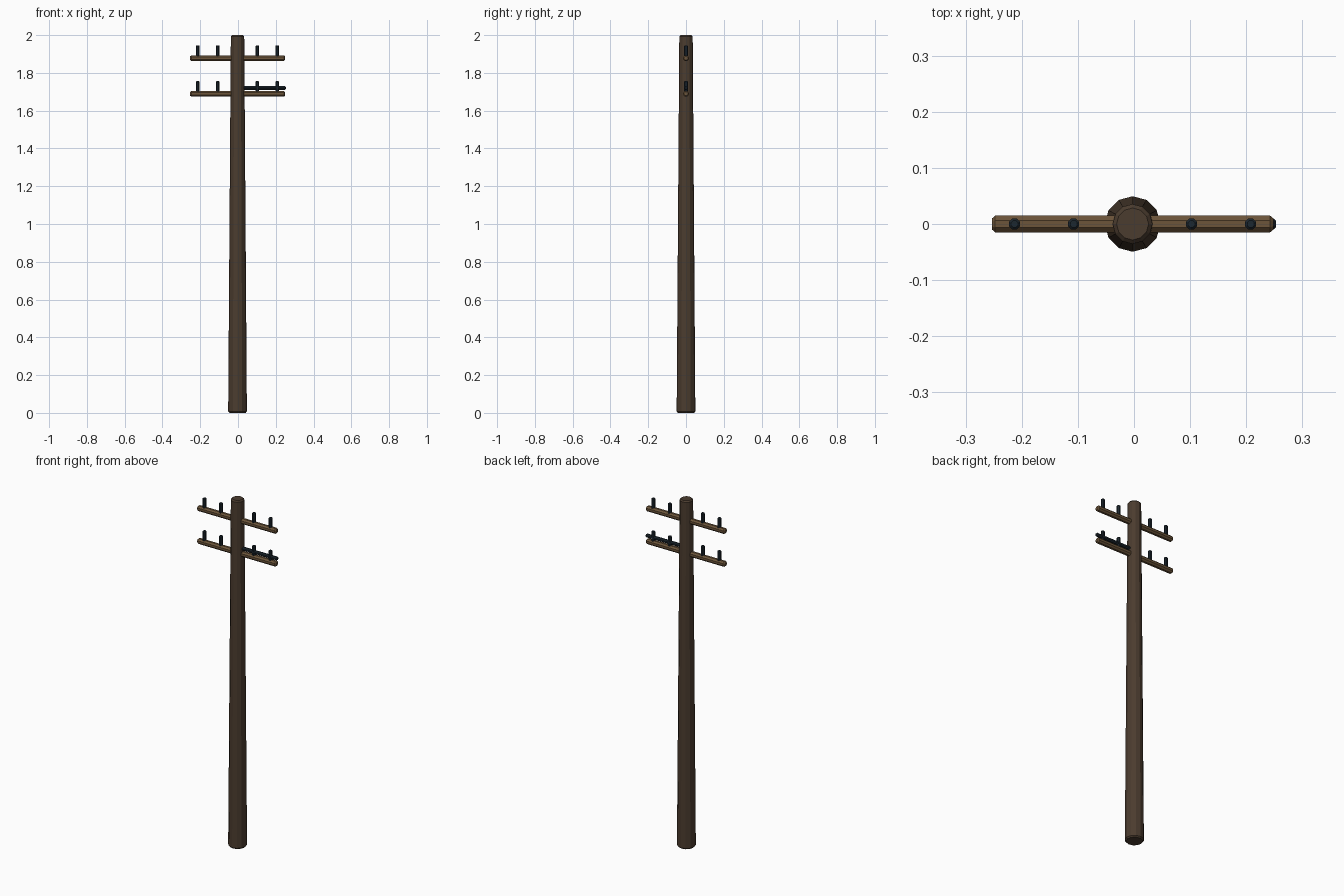
import bpy
import math
from mathutils import Matrix, Vector

if "Cube" in bpy.data.objects:
    bpy.data.objects.remove(bpy.data.objects["Cube"])

CX = -0.0025  # pole axis, shifted slightly because one rod overhangs on +x


def material(name, rgb):
    m = bpy.data.materials.new(name)
    m.diffuse_color = (*rgb, 1)
    m.use_nodes = True
    m.node_tree.nodes["Principled BSDF"].inputs["Base Color"].default_value = m.diffuse_color
    return m


POLE = material("dark_wood", (0.07, 0.045, 0.028))
ARM = material("light_wood", (0.15, 0.09, 0.042))
GLASS = material("dark_glass", (0.012, 0.02, 0.028))


def lathe(name, profile, sides, mat, turn=0.0, matrix=Matrix()):
    """Closed flat-faced solid from (radius, height) rings around local z."""
    verts, faces = [], []
    for r, z in profile:
        for i in range(sides):
            a = turn + 2 * math.pi * i / sides
            verts.append(matrix @ Vector((r * math.cos(a), r * math.sin(a), z)))
    for k in range(len(profile) - 1):
        for i in range(sides):
            j = (i + 1) % sides
            a, b = k * sides, (k + 1) * sides
            faces.append((a + i, a + j, b + j, b + i))
    faces.append(tuple(reversed(range(sides))))
    last = (len(profile) - 1) * sides
    faces.append(tuple(range(last, last + sides)))
    mesh = bpy.data.meshes.new(name)
    mesh.from_pydata(verts, [], faces)
    mesh.materials.append(mat)
    ob = bpy.data.objects.new(name, mesh)
    bpy.context.collection.objects.link(ob)
    return ob


def bevelled_rod(name, radius, length, bevel, mat, matrix):
    """Octagonal rod with flat sides on the axes and chamfered ends."""
    r = radius / math.cos(math.pi / 8)
    q = r - bevel
    profile = [(q, 0), (r, bevel), (r, length - bevel), (q, length)]
    return lathe(name, profile, 8, mat, math.pi / 8, matrix)


ALONG_X = Matrix.Rotation(math.pi / 2, 4, 'Y')

# Tapered twelve-sided pole with chamfered ends
lathe("pole", [(0.043, 0), (0.0495, 0.007), (0.0355, 1.993), (0.0285, 2.0)],
      12, POLE, matrix=Matrix.Translation((CX, 0, 0)))

# Two crossarms, each with four upright insulators
for label, z in (("upper", 1.878), ("lower", 1.689)):
    bevelled_rod(f"{label}_crossarm", 0.015, 0.502, 0.006, ARM,
                 Matrix.Translation((CX - 0.251, 0, z)) @ ALONG_X)
    for n, x in enumerate((-0.2105, -0.105, 0.105, 0.2105), 1):
        bevelled_rod(f"{label}_insulator_{n}", 0.0098, 0.062, 0.004, GLASS,
                     Matrix.Translation((CX + x, 0, z + 0.006)))

# Dark rod lying above the right half of the lower crossarm
bevelled_rod("side_rod", 0.0095, 0.2435, 0.004, GLASS,
             Matrix.Translation((0.01, 0, 1.72)) @ ALONG_X)
